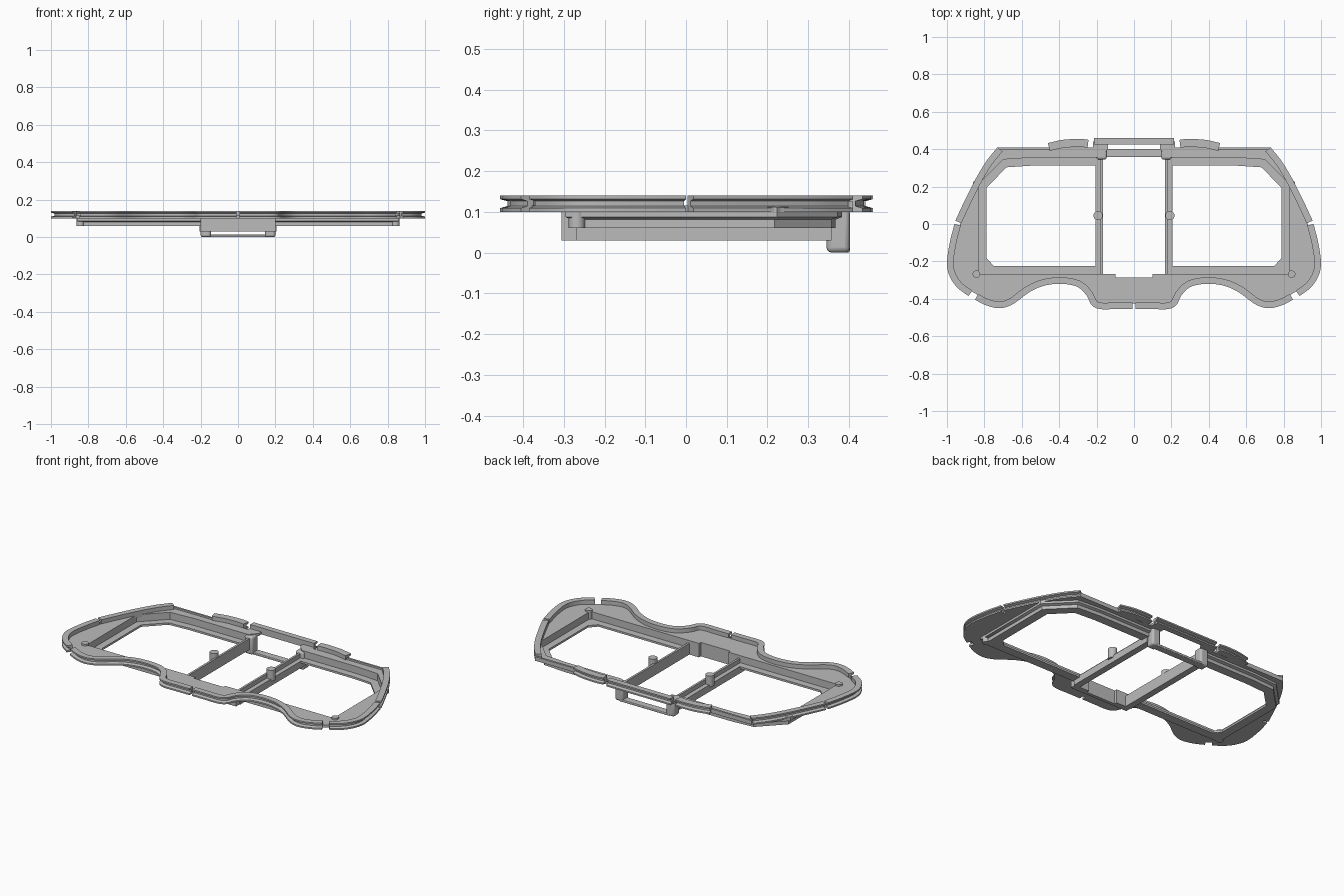
import bpy, bmesh, math
from mathutils import Vector

if "Cube" in bpy.data.objects:
    bpy.data.objects.remove(bpy.data.objects["Cube"], do_unlink=True)

grey = bpy.data.materials.new("plain grey")
grey.use_nodes = True
colour = (0.5, 0.5, 0.5, 1)
grey.diffuse_color = colour
grey.node_tree.nodes["Principled BSDF"].inputs["Base Color"].default_value = colour


def add(name, bm, mirror=False, bevel=0):
    """Turn a bmesh into a finished object, optionally mirrored across x."""
    bmesh.ops.recalc_face_normals(bm, faces=bm.faces)
    mesh = bpy.data.meshes.new(name)
    bm.to_mesh(mesh)
    bm.free()
    mesh.materials.append(grey)
    ob = bpy.data.objects.new(name, mesh)
    bpy.context.collection.objects.link(ob)
    bpy.ops.object.select_all(action='DESELECT')
    bpy.context.view_layer.objects.active = ob
    ob.select_set(True)
    bpy.ops.object.shade_smooth_by_angle(angle=math.radians(35))
    if bevel:
        mod = ob.modifiers.new("round edges", 'BEVEL')
        mod.width, mod.segments = bevel, 3
    if mirror:
        mod = ob.modifiers.new("mirror", 'MIRROR')
        mod.use_mirror_merge = False
    return ob


def box(name, lo, hi, mirror=False, bevel=0):
    bm = bmesh.new()
    bmesh.ops.create_cube(bm, size=1)
    for v in bm.verts:
        v.co = [a + (c + 0.5) * (b - a) for a, b, c in zip(lo, hi, v.co)]
    return add(name, bm, mirror, bevel)


def peg(name, x, y, radius, z0, z1):
    bm = bmesh.new()
    bmesh.ops.create_cone(bm, cap_ends=True, segments=24, radius1=radius,
                          radius2=radius, depth=z1 - z0)
    bmesh.ops.translate(bm, verts=bm.verts, vec=(x, y, (z0 + z1) / 2))
    return add(name, bm, True)


def smooth(pts, steps=6):
    """Catmull-Rom curve through the points."""
    p = [Vector(q) for q in pts]
    p = [2 * p[0] - p[1]] + p + [2 * p[-1] - p[-2]]
    out = []
    for a, b, c, d in zip(p, p[1:], p[2:], p[3:]):
        for i in range(steps):
            t = i / steps
            out.append(b + (c - a) * t / 2 + (2 * a - 5 * b + 4 * c - d) * t * t / 2
                       + (3 * b - a - 3 * c + d) * t ** 3 / 2)
    return out + [p[-2]]


def offset(pts, dist):
    """Shift an open clockwise path inward with mitred corners."""
    pts = [Vector(p) for p in pts]
    out = []
    for i, p in enumerate(pts):
        a = (p - pts[i - 1]).normalized() if i else (pts[1] - p).normalized()
        b = (pts[i + 1] - p).normalized() if i + 1 < len(pts) else a
        t = (a + b).normalized()
        out.append(p + Vector((t.y, -t.x)) * dist / max(t.dot(a), 0.5))
    return out


def sweep(name, path, section, mirror=True):
    """Run a section of (inset, height) points along a path."""
    bm = bmesh.new()
    rails = [[bm.verts.new((p.x, p.y, z)) for p in offset(path, d)] for d, z in section]
    for r, s in zip(rails, rails[1:] + rails[:1]):
        for i in range(len(path) - 1):
            bm.faces.new((r[i], r[i + 1], s[i + 1], s[i]))
    for end in (0, -1):
        bm.faces.new([r[end] for r in rails])
    return add(name, bm, mirror)


def plate(name, loops, z0, z1, mirror=False):
    """Flat plate from an outer loop and hole loops."""
    cu = bpy.data.curves.new(name, 'CURVE')
    cu.dimensions, cu.fill_mode, cu.extrude = '2D', 'BOTH', (z1 - z0) / 2
    for loop in loops:
        sp = cu.splines.new('POLY')
        sp.points.add(len(loop) - 1)
        for pt, co in zip(sp.points, loop):
            pt.co = (co[0], co[1], 0, 1)
        sp.use_cyclic_u = True
    tmp = bpy.data.objects.new("outline", cu)
    bpy.context.collection.objects.link(tmp)
    dg = bpy.context.evaluated_depsgraph_get()
    mesh = bpy.data.meshes.new_from_object(tmp.evaluated_get(dg))
    bm = bmesh.new()
    bm.from_mesh(mesh)
    bpy.data.objects.remove(tmp)
    bpy.data.meshes.remove(mesh)
    bmesh.ops.remove_doubles(bm, verts=bm.verts, dist=1e-5)
    bmesh.ops.translate(bm, verts=bm.verts, vec=(0, 0, (z0 + z1) / 2))
    return add(name, bm, mirror)


def both(half):
    return [tuple(p) for p in half] + [(-p[0], p[1]) for p in reversed(half)]


# Outer edge of the left half, in three lengths divided by slits
side = smooth([(.73, .41), (.79, .335), (.85, .235), (.91, .115), (.955, .018)])
cheek = smooth([(.96, 0), (.985, -.1), (1, -.21), (.985, -.28), (.945, -.34), (.885, -.385)])
front = smooth([(.85, -.405), (.79, -.435), (.72, -.45), (.65, -.43), (.56, -.365),
                (.48, -.33), (.39, -.32), (.305, -.335), (.255, -.38), (.225, -.435),
                (.18, -.455), (.1, -.455), (.009, -.455)])
lug = smooth([(.243, .45), (.29, .455), (.38, .45), (.46, .433)])

# Grooved rim with a flange above and below
rim = [(0, .1), (0, .109), (.018, .114), (.018, .126), (0, .131), (0, .14), (.035, .14), (.035, .1)]
sweep("side_rim", side, rim)
sweep("cheek_rim", cheek, rim)
sweep("front_rim", front, rim)
sweep("back_lug", lug, rim[:6] + [(.043, .14), (.043, .1)])
sweep("back_center_rim", [(-.215, .459), (.215, .459)], rim, False)
box("back_lip", (.45, .398, .1), (.73, .41, .125), True)

# Floor with one large opening
tray = [(.19, .355), (.55, .355), (.7, .345), (.832, .212), (.832, -.268), (.19, -.268)]
edge = [(.22, .44), (.22, .41), (.71, .41)] + offset(side + cheek + front, .03)[2:]
hole = [(.14, .43), (.14, .4), (.18, .355)] + tray[1:-1] + [(.1, -.268), (.1, -.285)]
plate("floor", [both(edge), both(hole)], .1, .115)

# Stepped trays around the two windows
sweep("window_tray", tray, [(-.028, .112), (-.028, .087), (-.012, .081), (-.012, .06),
                            (.043, .06), (.043, .072), (0, .072), (0, .112)])
plate("tray_gusset", [[(.8, -.18), (.79, -.18), (.75, -.225), (.75, -.235), (.8, -.235)]],
      .06, .072, True)
peg("corner_boss", .843, -.268, .02, .06, .125)

# Bars between the windows and the central channel
box("bar_ledge", (.172, -.27, .03), (.205, .357, .072), True)
box("bar_wall", (.165, -.27, .03), (.178, .357, .098), True)
peg("bar_peg", .192, .045, .025, .06, .125)

# Block at the front of the channel
box("front_block", (-.2, -.305, .03), (.2, -.285, .112))
box("front_block_end", (.1, -.304, .03), (.2, -.268, .112), True)

# Hanging loop at the back
box("loop_leg", (.145, .345, 0), (.2, .402, .11), True, .012)
box("loop_bar", (-.17, .357, 0), (.17, .402, .014), bevel=.004)
